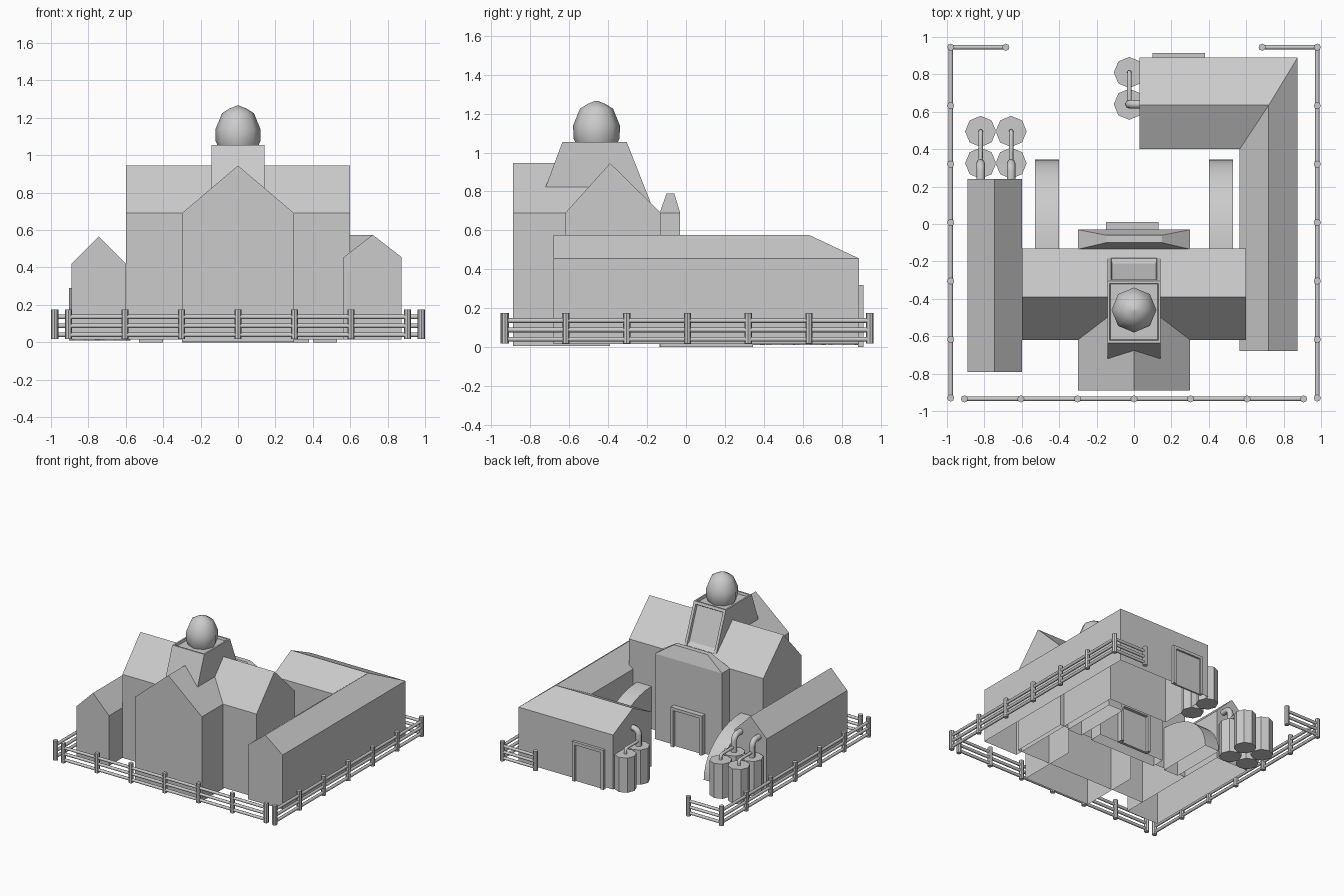
import bpy, bmesh
from math import sin, cos, pi
from mathutils import Vector

if "Cube" in bpy.data.objects:
    bpy.data.objects.remove(bpy.data.objects["Cube"])


def finish(name, bm):
    bmesh.ops.recalc_face_normals(bm, faces=bm.faces[:])
    me = bpy.data.meshes.new(name)
    bm.to_mesh(me)
    bm.free()
    ob = bpy.data.objects.new(name, me)
    bpy.context.collection.objects.link(ob)
    return ob


def loft(sections, closed=False, start=True, end=True):
    """Skin a row of cross-sections; an open section leaves the underside open."""
    bm = bmesh.new()
    rows = [[bm.verts.new(p) for p in s] for s in sections]
    n = len(rows[0])
    for a, b in zip(rows, rows[1:]):
        for i in range(n if closed else n - 1):
            j = (i + 1) % n
            bm.faces.new((a[i], a[j], b[j], b[i]))
    if start:
        bm.faces.new(rows[0])
    if end:
        bm.faces.new(rows[-1][::-1])
    return bm


def gable(outer, mid, inner, wall, ridge, base=0.015):
    return [(*outer, base), (*outer, wall), (*mid, ridge), (*inner, wall), (*inner, base)]


def box(name, x0, x1, y0, y1, z0, z1):
    bm = bmesh.new()
    bmesh.ops.create_cube(bm, size=1)
    for v in bm.verts:
        v.co = ((x0 + x1) / 2 + v.co.x * (x1 - x0), (y0 + y1) / 2 + v.co.y * (y1 - y0),
                (z0 + z1) / 2 + v.co.z * (z1 - z0))
    return finish(name, bm)


def lathe(name, x, y, profile, sides=8):
    rings = [[(x + r * cos(2 * pi * i / sides), y + r * sin(2 * pi * i / sides), z)
              for i in range(sides)] for r, z in profile]
    return finish(name, loft(rings, closed=True))


def smooth(ob, angle):
    bpy.ops.object.select_all(action='DESELECT')
    ob.select_set(True)
    bpy.context.view_layer.objects.active = ob
    bpy.ops.object.shade_smooth_by_angle(angle=angle)


def pipe(name, points, radius):
    cu = bpy.data.curves.new(name, 'CURVE')
    cu.dimensions = '3D'
    cu.bevel_depth = radius
    cu.bevel_resolution = 2
    cu.use_fill_caps = True
    sp = cu.splines.new('POLY')
    sp.points.add(len(points) - 1)
    for p, c in zip(sp.points, points):
        p.co = (*c, 1)
    ob = bpy.data.objects.new(name, cu)
    bpy.context.collection.objects.link(ob)
    return ob


# Main hall and its front gable
finish("main_hall", loft([gable((x, -0.62), (x, -0.39), (x, -0.13), 0.69, 0.945)
                          for x in (-0.6, 0.6)]))
finish("front_gable", loft([gable((-0.3, y), (0, y), (0.3, y), 0.69, 0.945, 0.005)
                            for y in (-0.89, -0.39)], end=False))

# Left wing
finish("left_wing", loft([gable((-0.89, y), (-0.745, y), (-0.6, y), 0.42, 0.565)
                          for y in (-0.79, 0.24)]))

# L-shaped right wing with mitred roof
finish("right_wing", loft([
    gable((0.03, 0.89), (0.03, 0.635), (0.03, 0.4), 0.455, 0.575),
    gable((0.875, 0.89), (0.72, 0.635), (0.565, 0.4), 0.455, 0.575),
    gable((0.875, -0.68), (0.72, -0.68), (0.565, -0.68), 0.455, 0.575)]))


# Courtyard facade with tapered top
def rect(hx, y0, y1, z):
    return [(-hx, y0, z), (hx, y0, z), (hx, y1, z), (-hx, y1, z)]


finish("courtyard_facade", loft([rect(0.3, -0.135, -0.03, 0), rect(0.3, -0.135, -0.03, 0.69),
                                 rect(0.15, -0.1, -0.06, 0.79)], closed=True, start=False))

# Curved buttresses either side of the facade
for side, s in (("left", -1), ("right", 1)):
    arc = [(-0.13 + 0.475 * sin(t * pi / 20), 0.36 * cos(t * pi / 20)) for t in range(11)]
    prof = [(-0.13, 0.0)] + arc
    ob = finish(side + "_buttress", loft([[(s * x, y, z) for y, z in prof] for x in (0.4, 0.53)]))
    smooth(ob, 0.6)

# Tower with recessed top and rear panel
side_profile = [(-0.73, 0.8), (-0.635, 1.055), (-0.305, 1.055), (-0.175, 0.725)]
bm = loft([[(x, y, z) for y, z in side_profile] for x in (-0.143, 0.143)], closed=True)
bmesh.ops.recalc_face_normals(bm, faces=bm.faces[:])
for aim, rim in ((Vector((0, 0, 1)), 0.018), (Vector((0, 0.93, 0.37)), 0.03)):
    bm.normal_update()
    face = max(bm.faces, key=lambda f: f.normal.dot(aim))
    bmesh.ops.inset_region(bm, faces=[face], thickness=rim)
    bmesh.ops.inset_region(bm, faces=[face], thickness=0.006, depth=-0.018)
finish("tower", bm)

# Dome
dome = lathe("dome", 0, -0.46, [(0.1, 1.03), (0.119, 1.075), (0.12, 1.14), (0.085, 1.225),
                                (0.045, 1.25), (0.004, 1.266)])
smooth(dome, 1.0)


# Doors: jambs, lintel and recessed panel
def door(name, cx, y0, y1):
    w, h, t = 0.14, 0.32, 0.024
    box(name + "_panel", cx - w + t, cx + w - t, y0 - 0.005, y0 + (y1 - y0) * 0.4, 0.0, h - t)
    for tag, a in (("left", cx - w), ("right", cx + w - t)):
        box(name + "_jamb_" + tag, a, a + t, y0 - 0.005, y1, 0.0, h - t)
    box(name + "_lintel", cx - w, cx + w, y0 - 0.005, y1, h - t, h)


door("main_door", -0.01, -0.03, 0.012)
door("wing_door", 0.24, 0.89, 0.913)


# Tank pairs with elbow pipe to the wall and a thin link pipe
def tank_pair(name, near, far, wall):
    for tag, c in (("near", near), ("far", far)):
        lathe(name + "_tank_" + tag, *c, [(0.083, 0.01), (0.083, 0.29)])
    n, f, w = (Vector((*c, 0)) for c in (near, far, wall))
    up = Vector((0, 0, 1))
    d = (w - n).normalized()
    r, top = 0.045, 0.42
    bend = [n + d * r * (1 - cos(a)) + up * (top - r + r * sin(a))
            for a in (i * pi / 10 for i in range(6))]
    smooth_pts = [n + up * 0.28] + bend + [w + d * 0.01 + up * top]
    pipe(name + "_elbow_pipe", smooth_pts, 0.023)
    e = (f - n).normalized()
    pipe(name + "_link_pipe", [n + up * 0.33, f - e * 0.02 + up * 0.33,
                               f - e * 0.005 + up * 0.325, f + up * 0.31, f + up * 0.28], 0.012)


tank_pair("outer_left", (-0.82, 0.325), (-0.82, 0.495), (-0.82, 0.24))
tank_pair("inner_left", (-0.657, 0.325), (-0.657, 0.495), (-0.657, 0.24))
tank_pair("right_wing", (-0.025, 0.64), (-0.025, 0.81), (0.03, 0.64))


# Fence runs: evenly spaced posts and three rails
def fence(name, a, b, posts, skip_first=False):
    a, b = Vector((*a, 0)), Vector((*b, 0))
    for i in range(1 if skip_first else 0, posts):
        p = a.lerp(b, i / (posts - 1))
        lathe(f"{name}_post_{i}", p.x, p.y, [(0.019, 0.017), (0.019, 0.175)])
    for i, z in enumerate((0.04, 0.088, 0.136)):
        pipe(f"{name}_rail_{i}", [a + Vector((0, 0, z)), b + Vector((0, 0, z))], 0.012)


fence("front_fence", (-0.907, -0.935), (0.907, -0.935), 7)
for side, s in (("left", -1), ("right", 1)):
    fence(side + "_fence", (s * 0.98, -0.93), (s * 0.98, 0.945), 7)
    fence(side + "_rear_fence", (s * 0.98, 0.945), (s * 0.685, 0.945), 2, True)
